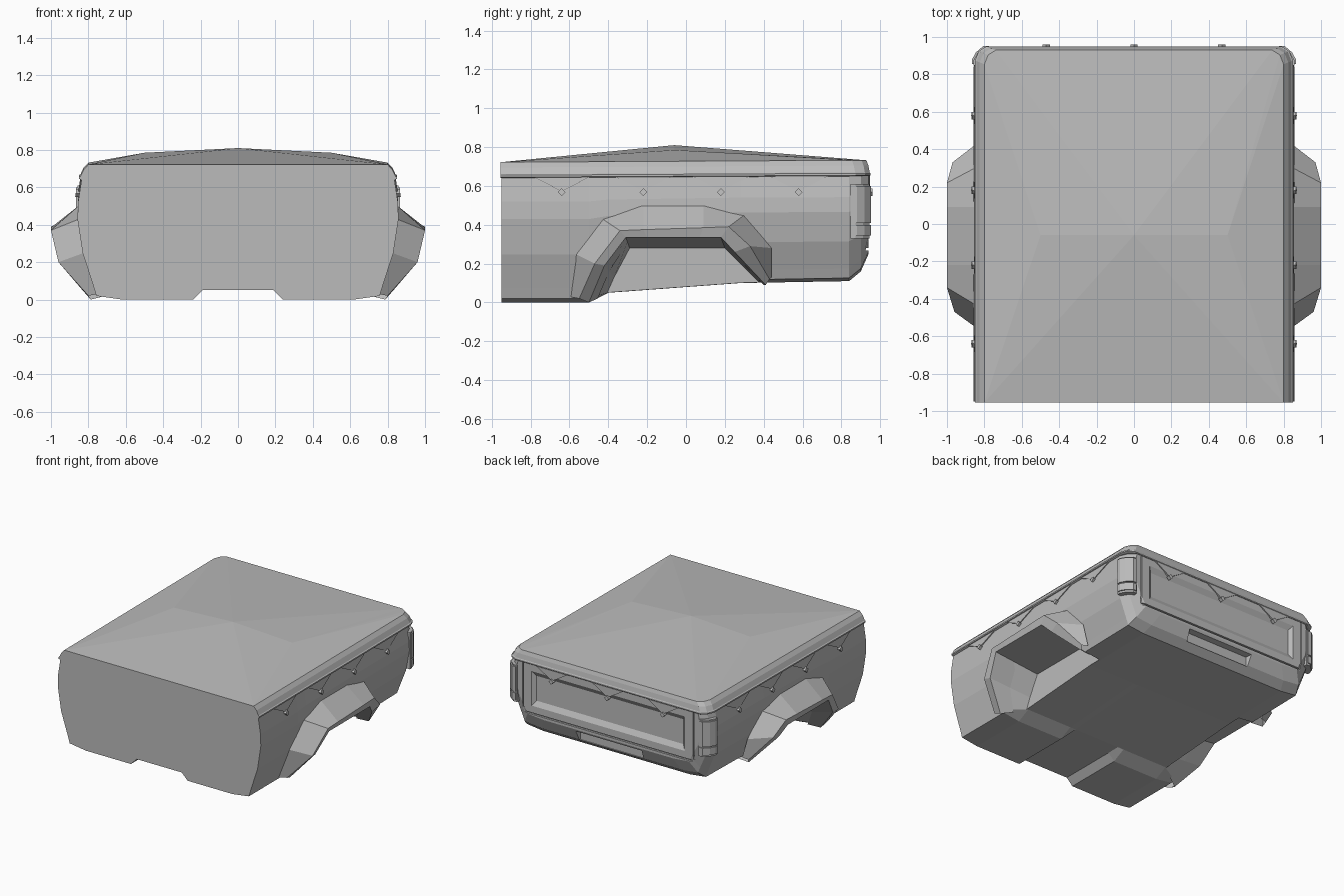
import bpy, bmesh

cube = bpy.data.objects.get("Cube")
if cube:
    bpy.data.objects.remove(cube, do_unlink=True)

grey = bpy.data.materials.new("plain_grey")
grey.use_nodes = True
grey.diffuse_color = (0.5, 0.5, 0.5, 1)
grey.node_tree.nodes["Principled BSDF"].inputs["Base Color"].default_value = (0.5, 0.5, 0.5, 1)


def finish(name, bm, mirror=False, closed=True):
    if closed:
        bmesh.ops.recalc_face_normals(bm, faces=bm.faces[:])
    mesh = bpy.data.meshes.new(name)
    bm.to_mesh(mesh)
    bm.free()
    mesh.materials.append(grey)
    obj = bpy.data.objects.new(name, mesh)
    bpy.context.collection.objects.link(obj)
    if mirror:
        obj.modifiers.new("mirror", 'MIRROR').use_mirror_merge = False
    return obj


def skin(bm, rings, closed=True):
    """Join rings of points with quads; closed rings also get end caps."""
    rows = [[bm.verts.new(p) for p in ring] for ring in rings]
    n = len(rows[0])
    for a, b in zip(rows, rows[1:]):
        for i in range(n if closed else n - 1):
            j = (i + 1) % n
            bm.faces.new((a[j], a[i], b[i], b[j]))
    if closed:
        bm.faces.new(rows[0])
        bm.faces.new(rows[-1][::-1])
    return rows


def loft(name, rings, mirror=False, closed=True):
    bm = bmesh.new()
    skin(bm, rings, closed)
    return finish(name, bm, mirror, closed)


def carve(target, cutter):
    cutter.hide_render = True
    mod = target.modifiers.new("cut", 'BOOLEAN')
    mod.operation = 'DIFFERENCE'
    mod.solver = 'EXACT'
    mod.object = cutter
    bpy.context.view_layer.objects.active = target
    bpy.ops.object.modifier_apply(modifier=mod.name)
    bpy.data.objects.remove(cutter, do_unlink=True)


def rear_rect(x, z0, z1, y):
    return [(-x, y, z0), (x, y, z0), (x, y, z1), (-x, y, z1)]


# Bed body: half section (width, height fraction) swept along the length
TOP = 0.65
SECTION = [(0.62, 0), (0.757, 0.03), (0.775, 0.12), (0.83, 0.38),
           (0.858, 0.66), (0.855, 0.80), (0.835, 1)]


def side_x(z):
    f = max(0, min(1, z / TOP))
    for (xa, fa), (xb, fb) in zip(SECTION, SECTION[1:]):
        if f <= fb:
            return xa + (xb - xa) * (f - fa) / (fb - fa)


def body_ring(y, tuck, low, mid):
    half = [(0.19, mid), (0.24, low)]
    half += [(x - tuck, low + f * (TOP - low)) for x, f in SECTION]
    return ([(x, y, z) for x, z in half] + [(-x, y, z) for x, z in half[::-1]])


body = loft("bed_body", [body_ring(*s) for s in (
    (-0.95, 0, 0, 0.05), (-0.5, 0, 0, 0.05), (-0.4, 0, 0.05, 0.051),
    (0.28, 0, 0.1, 0.1), (0.84, 0, 0.11, 0.11),
    (0.90, 0.025, 0.16, 0.16), (0.94, 0.075, 0.25, 0.25))])

# Wheel arch outlines in (y, z), from front foot to rear foot
base = [(-0.6, 0.03), (-0.57, 0.25), (-0.43, 0.43), (-0.22, 0.505),
        (0.09, 0.505), (0.3, 0.45), (0.44, 0.28), (0.44, 0.13)]
lip = [(-0.55, 0.02), (-0.47, 0.2), (-0.34, 0.37), (-0.22, 0.375),
       (0.09, 0.385), (0.22, 0.39), (0.33, 0.29), (0.43, 0.12)]
mouth = [(-0.5, 0), (-0.42, 0.19), (-0.31, 0.335), (-0.2, 0.335),
         (0.07, 0.335), (0.18, 0.335), (0.25, 0.26), (0.41, 0.09)]
well = [(-0.41, 0.04), (-0.37, 0.13), (-0.29, 0.28), (-0.2, 0.28),
        (0.07, 0.28), (0.2, 0.28), (0.27, 0.21), (0.39, 0.09)]
lip_x = [0.80, 0.96, 1, 1, 1, 1, 0.97, 0.83]

ring_base = [(side_x(z) - 0.008, y, z) for y, z in base]
ring_lip = [(x, y, z) for x, (y, z) in zip(lip_x, lip)]
ring_mouth = [(x - 0.012, y, z) for x, (y, z) in zip(lip_x, mouth)]
ring_well = [(0.63, y, z) for y, z in well]
ring_mid = [tuple((p + q) / 2 for p, q in zip(a, b)) for a, b in zip(ring_mouth, ring_well)]


def shut(ring):
    """Close an arch below the floor so that it can cut the body."""
    (xa, ya, _), (xb, yb, _) = ring[0], ring[-1]
    return ring + [(xb, yb, -0.1), (xa, ya, -0.1)]


# Wheel wells on both sides
for side in (1, -1):
    rings = [shut(ring_well), shut(ring_mouth),
             shut([(1.1, y, z) for x, y, z in ring_mouth])]
    carve(body, loft("well_cutter", [[(x * side, y, z) for x, y, z in r] for r in rings]))
loft("wheel_arch_flares", [ring_base, ring_lip, ring_mouth, ring_mid], True, False)

# Tailgate recess, seams and plate recess
carve(body, loft("panel_cutter", [rear_rect(0.62, 0.37, 0.56, 0.918),
                                  rear_rect(0.65, 0.33, 0.60, 0.942),
                                  rear_rect(0.65, 0.33, 0.60, 1)]))
carve(body, loft("plate_cutter", [rear_rect(0.27, 0.155, 0.23, 0.885),
                                  rear_rect(0.29, 0.14, 0.24, 1)]))
carve(body, loft("gap_cutter", [rear_rect(0.72, 0.268, 0.28, 0.925),
                                rear_rect(0.72, 0.268, 0.28, 1)]))
for side in (1, -1):
    carve(body, loft("seam_cutter", [
        [(side * 0.72 + x, y, z) for x, z in ((-0.004, 0.28), (0.004, 0.28),
                                              (0.004, 0.7), (-0.004, 0.7))]
        for y in (0.925, 1)]))


# Soft cover: stacked rim rings and a low hipped roof
def rim_ring(z, w):
    back = 0.945 + (w - 0.84) * 0.4
    half = [(w, -0.955), (w, back - 0.075), (w - 0.02, back - 0.025), (w - 0.06, back)]
    plan = half + [(-x, y) for x, y in half[::-1]]
    return [(x, y, z + (0.01 if y > 0 else 0)) for x, y in plan]


bm = bmesh.new()
rows = skin(bm, [rim_ring(*r) for r in (
    (0.64, 0.838), (0.645, 0.85), (0.655, 0.85), (0.66, 0.842),
    (0.695, 0.825), (0.722, 0.80))])
rim = rows[-1]
bm.faces.remove(next(f for f in bm.faces if set(f.verts) == set(rim)))
left, peak, right = [bm.verts.new(p) for p in
                     ((0.5, -0.06, 0.785), (0, -0.06, 0.81), (-0.5, -0.06, 0.785))]
for i in range(3):
    bm.faces.new((rim[i], rim[i + 1], left))
    bm.faces.new((rim[i + 4], rim[i + 5], right))
for tri in ((rim[3], peak, left), (rim[3], rim[4], peak), (rim[4], right, peak),
            (rim[7], peak, right), (rim[7], rim[0], peak), (rim[0], left, peak)):
    bm.faces.new(tri)
finish("bed_cover", bm)


# Cover flaps with hooks, along the sides and across the tailgate
def flap_shapes(c, w):
    flap = [(c - w, 0.65), (c + w, 0.65), (c + 0.012, 0.578), (c - 0.012, 0.578)]
    hook = [(c, 0.548), (c + 0.02, 0.568), (c, 0.588), (c - 0.02, 0.568)]
    return (("flap", flap, 0.008), ("hook", hook, 0.02))


for c in (-0.64, -0.22, 0.18, 0.58):
    for kind, pts, out in flap_shapes(c, 0.15):
        loft("side_" + kind, [[(side_x(z) + d, y, z) for y, z in pts]
                              for d in (-0.006, out)], True)
for c in (-0.47, 0, 0.47):
    for kind, pts, out in flap_shapes(c, 0.13):
        loft("rear_" + kind, [[(x, 0.94 + d, z) for x, z in pts] for d in (-0.006, out)])

# Tail lights wrapped around the rear corners
plan = [(0.83, 0.855), (0.866, 0.855), (0.866, 0.88), (0.845, 0.918),
        (0.805, 0.952), (0.775, 0.952), (0.77, 0.9)]
for name, z0, z1, d in (("upper_tail_light", 0.41, 0.6, 0),
                        ("lower_tail_light", 0.345, 0.4, 0),
                        ("tail_light_housing", 0.33, 0.61, 0.007)):
    loft(name, [[(x - d, y - d, z) for x, y in plan] for z in (z0, z1)], True)
